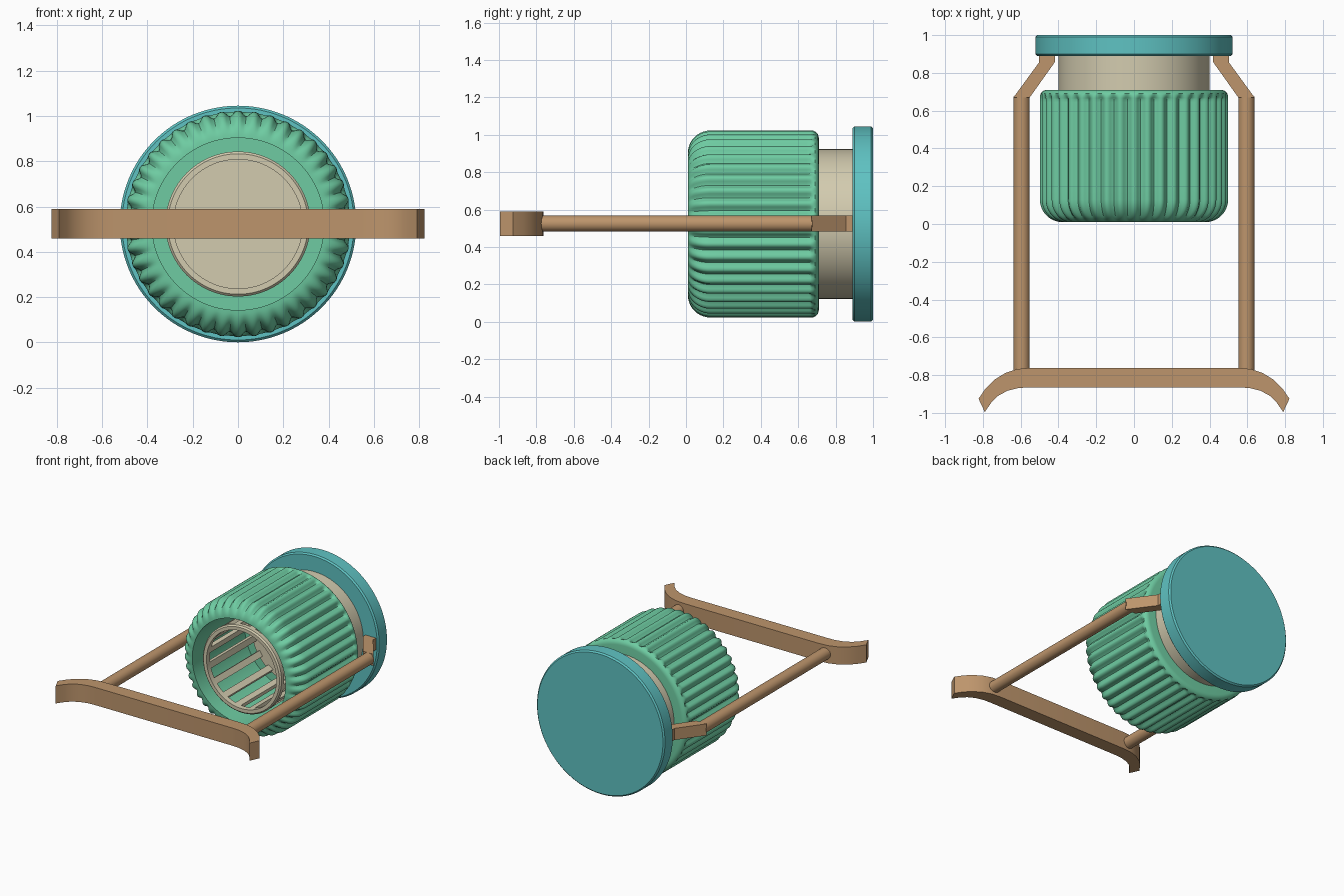
import bpy, bmesh, math
from mathutils import Matrix, Vector

CZ = 0.523          # height of the drum axis
RIBS = 42

cube = bpy.data.objects.get("Cube")
if cube:
    bpy.data.objects.remove(cube, do_unlink=True)


def material(name, rgb):
    m = bpy.data.materials.new(name)
    m.use_nodes = True
    m.diffuse_color = (*rgb, 1)
    m.node_tree.nodes["Principled BSDF"].inputs["Base Color"].default_value = (*rgb, 1)
    return m


GREEN = material("soft green", (0.156, 0.60, 0.36))
TEAL = material("teal", (0.114, 0.54, 0.54))
CREAM = material("cream", (0.65, 0.60, 0.43))
WOOD = material("tan wood", (0.51, 0.30, 0.15))


def finish(name, bm, mat, angle=35):
    bmesh.ops.remove_doubles(bm, verts=bm.verts, dist=1e-5)
    bmesh.ops.recalc_face_normals(bm, faces=bm.faces)
    me = bpy.data.meshes.new(name)
    bm.to_mesh(me)
    bm.free()
    me.materials.append(mat)
    ob = bpy.data.objects.new(name, me)
    bpy.context.collection.objects.link(ob)
    bpy.ops.object.select_all(action="DESELECT")
    ob.select_set(True)
    bpy.context.view_layer.objects.active = ob
    bpy.ops.object.shade_smooth_by_angle(angle=math.radians(angle))
    return ob


def lathe(name, profile, mat, segs=96, closed=False, groove=None):
    """Spin (radius, y) points round the drum axis; groove cuts into the radius."""
    bm = bmesh.new()
    rings = []
    for r, y in profile:
        ring = []
        for i in range(segs):
            a = math.tau * i / segs
            rr = r - (groove(r, y, a) if groove else 0)
            ring.append(bm.verts.new((rr * math.sin(a), y, CZ + rr * math.cos(a))))
        rings.append(ring)
    pairs = list(zip(rings, rings[1:] + rings[:1]))
    for p, q in pairs if closed else pairs[:-1]:
        for i in range(segs):
            j = (i + 1) % segs
            bm.faces.new((p[i], p[j], q[j], q[i]))
    return finish(name, bm, mat)


def slab(name, outline, z0, z1, mat):
    """Extrude a plan outline upwards."""
    bm = bmesh.new()
    face = bm.faces.new([bm.verts.new((x, y, z0)) for x, y in outline])
    ext = bmesh.ops.extrude_face_region(bm, geom=[face])
    verts = [v for v in ext["geom"] if isinstance(v, bmesh.types.BMVert)]
    bmesh.ops.translate(bm, verts=verts, vec=(0, 0, z1 - z0))
    return finish(name, bm, mat)


def arc(cx, cy, radius, start, end, n):
    return [(cx + radius * math.cos(math.radians(start + (end - start) * i / n)),
             cy + radius * math.sin(math.radians(start + (end - start) * i / n)))
            for i in range(n + 1)]


# Ribbed drum: hollow shell with rounded ends, grooves run out before the back rim
def drum_groove(r, y, a):
    along = min(1, max(0, (0.69 - y) / 0.03))
    across = min(1, max(0, (r - 0.385) / 0.09))
    return 0.024 * along * across * (0.5 - 0.5 * math.cos(RIBS * a)) ** 1.3


shell = arc(0.38, 0.13, 0.12, -90, 0, 10)
shell += [(0.5, 0.13 + 0.053 * i) for i in range(1, 10)]
shell += [(0.5, y) for y in (0.63, 0.645, 0.66, 0.667)]
shell += arc(0.46, 0.67, 0.04, 0, 90, 6)
shell += [(0.31, 0.71), (0.31, 0.62), (0.38, 0.62)]
lathe("ribbed_drum", shell, GREEN, RIBS * 8, closed=True, groove=drum_groove)

# Neck and its inner face, then the back disc
lathe("neck", [(0, 0.61), (0.315, 0.61), (0.315, 0.69), (0.40, 0.69), (0.40, 0.90), (0, 0.90)], CREAM)
lathe("back_disc", [(0, 0.89), (0.512, 0.89), (0.522, 0.90), (0.522, 0.99),
                    (0.512, 1.0), (0, 1.0)], TEAL, 128)

# Inner cage: front ring and long bars
lathe("cage_ring", [(0.285, 0.04), (0.31, 0.04), (0.32, 0.05), (0.32, 0.08), (0.285, 0.08)],
      CREAM, closed=True)
bm = bmesh.new()
for k in range(16):
    m = (Matrix.Translation((0, 0.345, CZ)) @ Matrix.Rotation(math.tau * (k + 0.5) / 16, 4, "Y")
         @ Matrix.Translation((0, 0, 0.302)) @ Matrix.Diagonal((0.045, 0.55, 0.03, 1)))
    bmesh.ops.create_cube(bm, size=1, matrix=m)
finish("cage_bars", bm, CREAM)

# Front handle with forward-curling ends
back_edge = [(0.55, -0.762), (0.62, -0.768), (0.68, -0.788), (0.74, -0.825),
             (0.785, -0.87), (0.823, -0.925)]
front_edge = [(0.79, -0.995), (0.755, -0.945), (0.72, -0.91), (0.67, -0.883),
              (0.61, -0.868), (0.55, -0.865)]
half = back_edge + front_edge
slab("front_handle", half + [(-x, y) for x, y in reversed(half)], 0.46, 0.59, WOOD)

# Side rails and the bent brackets that join them to the disc
for side, s in (("left", 1), ("right", -1)):
    bm = bmesh.new()
    bmesh.ops.create_cone(bm, cap_ends=True, segments=32, radius1=0.043, radius2=0.043, depth=1.45,
                          matrix=Matrix.Translation((s * 0.595, -0.05, CZ + 0.002))
                          @ Matrix.Rotation(math.pi / 2, 4, "X"))
    finish(side + "_rail", bm, WOOD)
    bracket = [(0.552, 0.67), (0.638, 0.67), (0.503, 0.855), (0.503, 0.895),
               (0.417, 0.895), (0.417, 0.86)]
    slab(side + "_bracket", [(s * x, y) for x, y in bracket], CZ - 0.041, CZ + 0.045, WOOD)
